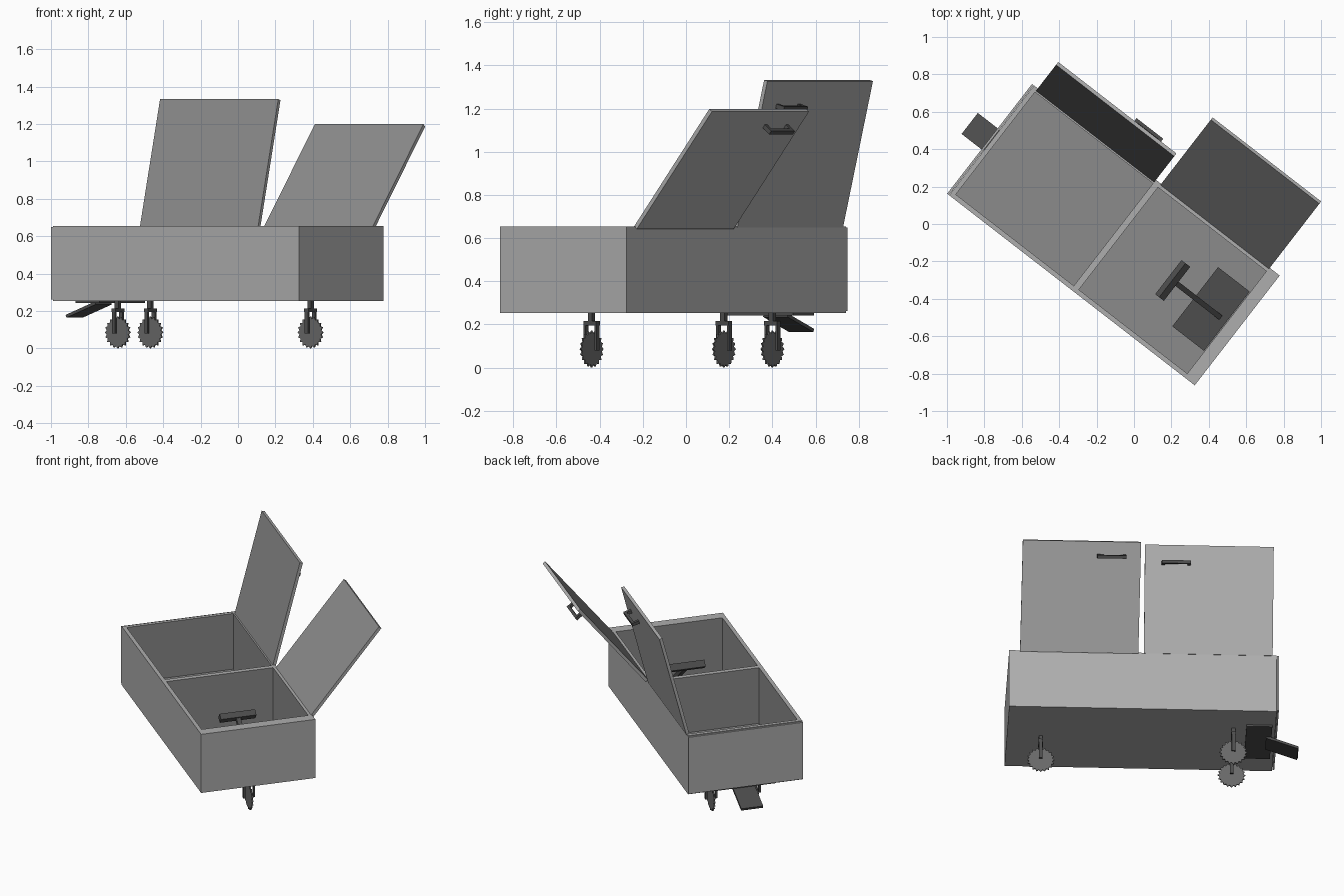
import bpy, bmesh
from math import sin, cos, pi, radians, atan2
from mathutils import Matrix, Vector

if "Cube" in bpy.data.objects:
    bpy.data.objects.remove(bpy.data.objects["Cube"])

# Local frame of the trailer: u along its length, v across, z up
FRAME = Matrix.Translation((-0.1125, -0.055, 0)) @ Matrix.Rotation(-0.6585, 4, 'Z')


def grey(name, g):
    m = bpy.data.materials.new(name)
    m.diffuse_color = (g, g, g, 1)
    m.use_nodes = True
    m.node_tree.nodes["Principled BSDF"].inputs["Base Color"].default_value = m.diffuse_color
    return m


OUTSIDE = grey("outside_grey", 0.42)
INSIDE = grey("inside_grey", 0.26)
WHEEL = grey("wheel_grey", 0.14)
DARK = grey("dark_metal", 0.075)


def finish(name, bm, mat, local=Matrix.Identity(4), is_inside=None):
    """Make the object; faces passing is_inside get the inner grey."""
    bmesh.ops.recalc_face_normals(bm, faces=bm.faces)
    bm.normal_update()
    if is_inside:
        for f in bm.faces:
            f.material_index = int(is_inside(f.calc_center_median(), f.normal))
    me = bpy.data.meshes.new(name)
    bm.to_mesh(me)
    bm.free()
    me.materials.append(mat)
    if is_inside:
        me.materials.append(INSIDE)
    ob = bpy.data.objects.new(name, me)
    ob.matrix_world = FRAME @ local
    bpy.context.collection.objects.link(ob)
    return ob


def add_box(bm, lo, hi):
    lo, hi = Vector(lo), Vector(hi)
    m = Matrix.Translation((lo + hi) / 2) @ Matrix.Diagonal((*(hi - lo), 1))
    bmesh.ops.create_cube(bm, size=1, matrix=m)


def boxes(name, items, mat, local=Matrix.Identity(4), is_inside=None):
    bm = bmesh.new()
    for lo, hi in items:
        add_box(bm, lo, hi)
    return finish(name, bm, mat, local, is_inside)


def slope(u, z, u2, z2):
    """Frame at (u, z) whose local x axis points to (u2, z2)."""
    return Matrix.Translation((u, 0, z)) @ Matrix.Rotation(-atan2(z2 - z, u2 - u), 4, 'Y')


# Open two-compartment body
U0, U1, V, Z0, Z1 = -0.82, 0.84, 0.371, 0.254, 0.655
T = 0.025


def inner(c, n):
    return (abs(c.y) < V - 0.01 and U0 + 0.01 < c.x < U1 - 0.01
            and Z0 + 0.01 < c.z < Z1 - 0.01)


boxes("body", [
    ((U0, -V, Z0), (U1, V, Z0 + 0.02)),
    ((U0, -V, Z0 + 0.02), (U1, -V + T, Z1)),
    ((U0, V - T, Z0 + 0.02), (U1, V, Z1)),
    ((U0, -V + T, Z0 + 0.02), (-0.795, V - T, Z1)),
    ((0.77, -V + T, Z0 + 0.02), (U1, V - T, Z1)),
], OUTSIDE, is_inside=inner)
boxes("divider", [((0.003, -V + T, Z0 + 0.02), (0.037, V - T, Z1))], OUTSIDE, is_inside=inner)
boxes("end_panel", [((-0.834, -V, 0.262), (-0.822, V, 0.65))], OUTSIDE)


# Lids hinged on the back edge, each with a pull handle
def lid(name, u0, u1, tilt, handle_u, s, hinge_v):
    m = Matrix.Translation((0, hinge_v, Z1)) @ Matrix.Rotation(-radians(tilt), 4, 'X')
    boxes(name + "_lid", [((u0, 0, 0), (u1, 0.02, 0.70))], OUTSIDE, m,
          lambda c, n: n.y < -0.9)
    a, b = handle_u - 0.09, handle_u + 0.09
    boxes(name + "_handle", [
        ((a, 0.02, s - 0.01), (a + 0.02, 0.05, s + 0.01)),
        ((b - 0.02, 0.02, s - 0.01), (b, 0.05, s + 0.01)),
        ((a, 0.05, s - 0.01), (b, 0.068, s + 0.01)),
    ], DARK, m)


lid("left", -0.795, 0.004, 14.5, -0.19, 0.58, 0.355)
lid("right", 0.039, 0.773, 39, 0.22, 0.612, 0.364)


# Casters: toothed wheel in a fork
def caster(name, u, v):
    m = Matrix.Translation((u, v, 0))
    bm = bmesh.new()
    n = 20
    rings = []
    for y in (-0.004, 0.004):
        ring = []
        for i in range(2 * n):
            r = 0.086 if i % 2 == 0 else 0.073
            a = pi * i / n + pi / 2
            ring.append(bm.verts.new((r * cos(a), y, 0.086 + r * sin(a))))
        bm.faces.new(ring)
        rings.append(ring)
    for i in range(2 * n):
        j = (i + 1) % (2 * n)
        bm.faces.new((rings[0][i], rings[0][j], rings[1][j], rings[1][i]))
    finish(name + "_wheel", bm, WHEEL, m)
    boxes(name + "_fork", [
        ((-0.012, -0.012, 0.215), (0.012, 0.012, 0.26)),
        ((-0.014, -0.038, 0.195), (0.014, 0.038, 0.215)),
        ((-0.011, -0.038, 0.08), (0.011, -0.026, 0.195)),
        ((-0.011, 0.026, 0.08), (0.011, 0.038, 0.195)),
    ], DARK, m)


caster("front_caster", -0.56, -0.142)
caster("back_caster", -0.56, 0.142)
caster("right_caster", 0.63, 0.004)

# Mounting plate and sloping step under the left end
boxes("step_mount", [((-0.80, -0.20, 0.242), (-0.64, 0.20, 0.254))], DARK)
boxes("step", [((0, -0.071, -0.008), (0.21, 0.071, 0.008))], DARK,
      slope(-0.768, 0.243, -0.963, 0.173))

# T-shaped lever on a base plate inside the right compartment
boxes("lever_base", [((0.552, -0.195, 0.274), (0.766, 0.205, 0.294))], DARK)
boxes("lever", [
    ((0, -0.014, -0.014), (0.40, 0.014, 0.014)),
    ((0.38, -0.115, -0.022), (0.42, 0.115, 0.022)),
], DARK, slope(0.72, 0.29, 0.41, 0.53))
